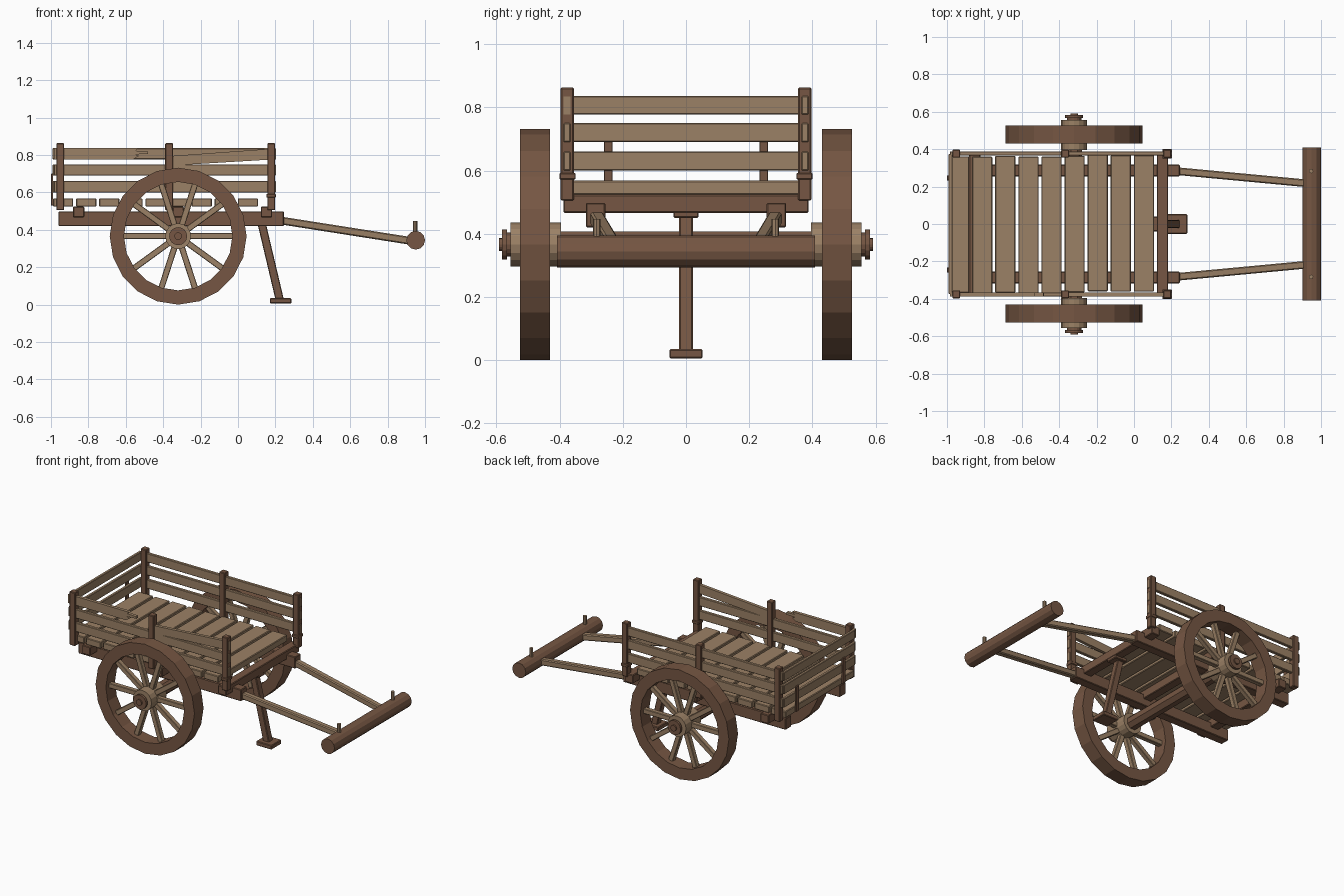
import bpy, bmesh, math, random
from mathutils import Vector, Matrix

random.seed(4)
if "Cube" in bpy.data.objects:
    bpy.data.objects.remove(bpy.data.objects["Cube"])


def material(name, rgb):
    m = bpy.data.materials.new(name)
    m.use_nodes = True
    m.diffuse_color = (*rgb, 1)
    m.node_tree.nodes["Principled BSDF"].inputs["Base Color"].default_value = (*rgb, 1)
    return m


LIGHT = material("light_wood", (0.33, 0.22, 0.132))
DARK = material("dark_wood", (0.18, 0.094, 0.056))


def finish(name, bm, mat, bevel=0.0):
    bmesh.ops.recalc_face_normals(bm, faces=bm.faces)
    mesh = bpy.data.meshes.new(name)
    bm.to_mesh(mesh)
    bm.free()
    mesh.materials.append(mat)
    ob = bpy.data.objects.new(name, mesh)
    bpy.context.collection.objects.link(ob)
    if bevel:
        mod = ob.modifiers.new("worn_edges", "BEVEL")
        mod.width = bevel
        mod.segments = 1


def box(name, xs, ys, zs, mat, bevel=0.004):
    """Box from its (min, max) range on each axis."""
    bm = bmesh.new()
    bmesh.ops.create_cube(bm, size=1)
    for v in bm.verts:
        for i, (lo, hi) in enumerate((xs, ys, zs)):
            v.co[i] = hi if v.co[i] > 0 else lo
    finish(name, bm, mat, bevel)


def rod(name, a, b, radius, mat, sides=4, bevel=0.0, turn=0.0):
    """Straight prism from a to b."""
    a, b = Vector(a), Vector(b)
    d = b - a
    bm = bmesh.new()
    bmesh.ops.create_cone(bm, cap_ends=True, segments=sides, radius1=radius, radius2=radius, depth=d.length)
    bm.transform(Matrix.Translation((a + b) / 2) @ d.to_track_quat("Z", "Y").to_matrix().to_4x4()
                 @ Matrix.Rotation(turn, 4, "Z"))
    finish(name, bm, mat, bevel)


def board(name, outline, y, thick, mat):
    """Upright board: outline in x and z, extruded along y."""
    bm = bmesh.new()
    face = bm.faces.new([bm.verts.new((x, y - thick / 2, z)) for x, z in outline])
    new = bmesh.ops.extrude_face_region(bm, geom=[face], use_keep_orig=True)["geom"]
    bmesh.ops.translate(bm, vec=(0, thick, 0), verts=[v for v in new if isinstance(v, bmesh.types.BMVert)])
    finish(name, bm, mat)


def ring(name, centre, outer, inner, depth, sides, mat):
    """Wheel rim with flat facets, axis along y."""
    bm = bmesh.new()
    half = depth / 2
    loops = []
    for r, y in ((outer, -half), (outer, half), (inner, half), (inner, -half)):
        loops.append([bm.verts.new((centre[0] + r * math.sin(t), centre[1] + y, centre[2] - r * math.cos(t)))
                      for t in (math.tau * i / sides for i in range(sides))])
    for k in range(4):
        p, q = loops[k], loops[(k + 1) % 4]
        for i in range(sides):
            j = (i + 1) % sides
            bm.faces.new((p[i], p[j], q[j], q[i]))
    finish(name, bm, mat)


AX, AZ, R = -0.32, 0.366, 0.366
SLATS = ((0.60, 0.66), (0.69, 0.75), (0.777, 0.836))
POSTS = (-0.95, -0.368, 0.178)
DIAG = math.pi / 4

# Axle
rod("axle", (AX, -0.42, AZ), (AX, 0.42, AZ), 0.045, DARK, 8, turn=math.pi / 8)

for s, side in ((1, "left"), (-1, "right")):
    # Wheel: rim, ten spokes, hub and cap
    ring(side + "_rim", (AX, s * 0.478, AZ), R, 0.29, 0.096, 20, DARK)
    for i in range(10):
        t = math.tau * i / 10
        d = Vector((math.cos(t), 0, math.sin(t)))
        c = Vector((AX, s * 0.478, AZ))
        rod(side + "_spoke", c + d * 0.05, c + d * 0.3, 0.023, LIGHT, 4, 0.003, DIAG)
    for name, y0, y1, r, mat in (("hub", 0.395, 0.555, 0.069, LIGHT), ("hub_neck", 0.55, 0.575, 0.038, DARK),
                                 ("hub_cap", 0.567, 0.583, 0.048, DARK), ("axle_tip", 0.58, 0.592, 0.02, DARK)):
        rod(side + "_" + name, (AX, s * y0, AZ), (AX, s * y1, AZ), r, mat, 16)

    # Chassis rail, pull shaft and handle peg
    box(side + "_rail", (-0.96, 0.245), sorted((s * 0.255, s * 0.317)), (0.42, 0.498), DARK)
    rod(side + "_shaft", (0.15, s * 0.29, 0.462), (0.94, s * 0.216, 0.338), 0.029, LIGHT, 4, 0.006, DIAG)
    rod(side + "_peg", (0.947, s * 0.283, 0.35), (0.947, s * 0.283, 0.447), 0.012, LIGHT, 8)

    # Side posts
    for x in POSTS:
        box(side + "_post", (x - 0.021, x + 0.021), sorted((s * 0.355, s * 0.397)), (0.505, 0.863), DARK)
    box(side + "_post_band", (0.152, 0.202), sorted((s * 0.349, s * 0.401)), (0.572, 0.592), DARK, 0.003)

    # Side slats; the right top slat is snapped
    for k, zs in enumerate(SLATS):
        if s > 0 or k < 2:
            box(side + "_slat", (-0.985, 0.202), sorted((s * 0.366, s * 0.388)), zs, LIGHT, 0.003)

    # Tailboard battens
    box(side + "_tail_batten", (-1.0, -0.988), sorted((s * 0.232, s * 0.26)), (0.53, 0.70), DARK, 0.002)

# Snapped slat: splintered rear stub and sagging front half
board("broken_slat_rear", ((-0.985, 0.777), (-0.56, 0.777), (-0.53, 0.795), (-0.55, 0.803), (-0.482, 0.806),
                           (-0.485, 0.82), (-0.55, 0.823), (-0.53, 0.836), (-0.985, 0.836)), -0.377, 0.022, LIGHT)
board("broken_slat_front", ((-0.36, 0.742), (-0.25, 0.75), (0.202, 0.777), (0.202, 0.835), (-0.355, 0.795),
                            (-0.385, 0.78), (-0.35, 0.765)), -0.377, 0.022, LIGHT)

# Tailboard slats
for zs in SLATS:
    box("tail_slat", (-0.991, -0.971), (-0.375, 0.375), zs, LIGHT, 0.003)

# Cross beams under the floor
for x in (-0.852, AX, 0.152):
    box("cross_beam", (x - 0.03, x + 0.03), (-0.388, 0.388), (0.466, 0.524), DARK)

# Floor planks
for i in range(9):
    x = -0.935 + i * 0.1235
    j = random.uniform(-0.006, 0.006)
    box("floor_plank", (x - 0.054, x + 0.054), (-0.365 + j, 0.365 + j), (0.524, 0.568), LIGHT)

# Handle bar
rod("handle_bar", (0.95, -0.408, 0.344), (0.95, 0.408, 0.344), 0.05, DARK, 12)

# Prop leg and foot
rod("prop_leg", (0.118, 0, 0.47), (0.224, 0, 0.022), 0.031, DARK, 4, 0.004, DIAG)
box("prop_foot", (0.17, 0.285), (-0.053, 0.053), (0.006, 0.035), DARK)
box("prop_mount", (0.09, 0.18), (-0.04, 0.04), (0.45, 0.475), DARK)
